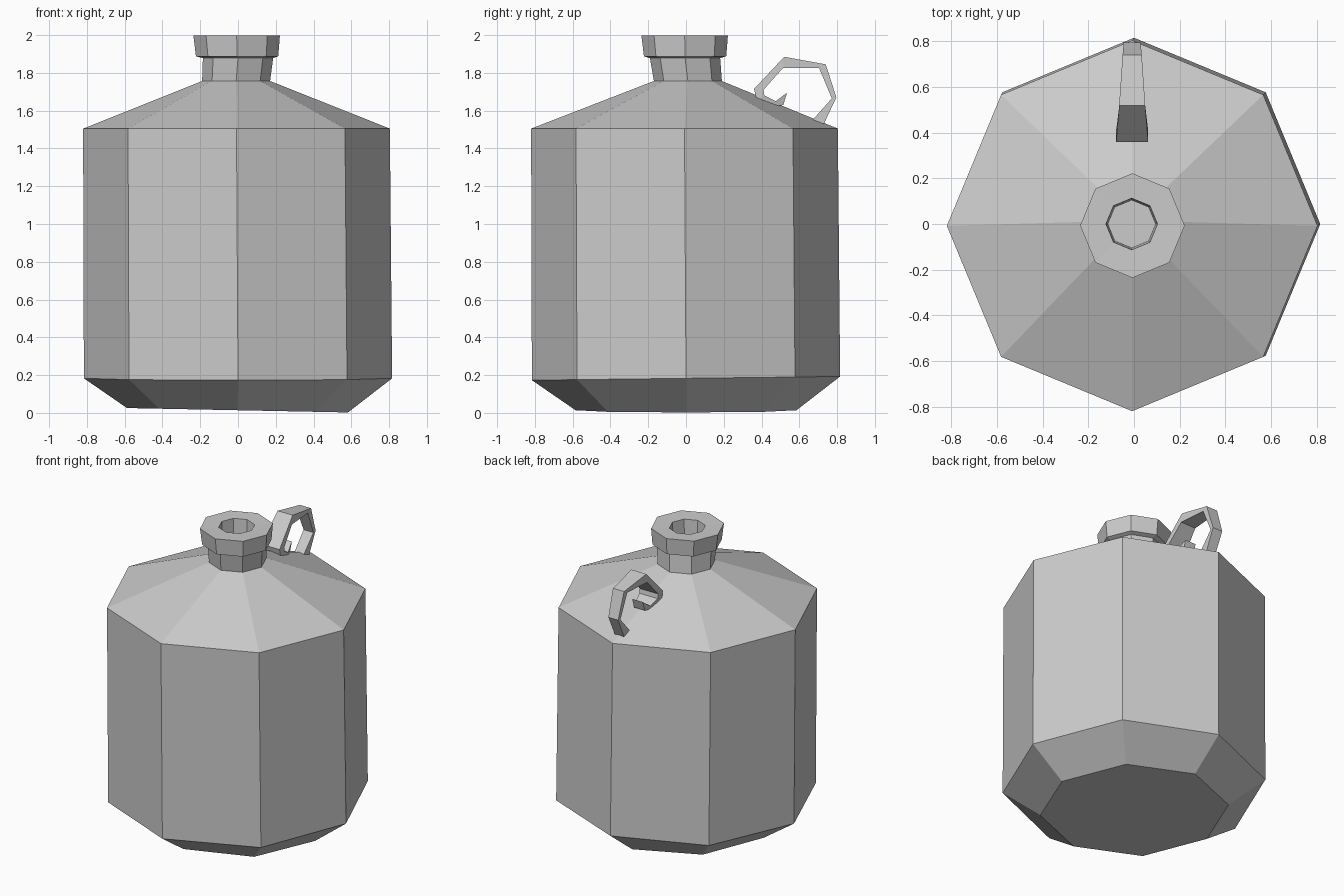
import bpy
import bmesh
from math import cos, sin, pi

cube = bpy.data.objects.get("Cube")
if cube:
    bpy.data.objects.remove(cube, do_unlink=True)

# Single plain grey for the whole jug
grey = bpy.data.materials.new("plain grey")
grey.use_nodes = True
grey.diffuse_color = (0.6, 0.6, 0.6, 1)
shader = grey.node_tree.nodes["Principled BSDF"]
shader.inputs["Base Color"].default_value = grey.diffuse_color
shader.inputs["Roughness"].default_value = 0.9


def loft(name, rings):
    """Skin a list of equal-sized point loops and cap both ends."""
    bm = bmesh.new()
    loops = [[bm.verts.new(p) for p in ring] for ring in rings]
    count = len(loops[0])
    for low, high in zip(loops, loops[1:]):
        for i in range(count):
            j = (i + 1) % count
            bm.faces.new((low[i], low[j], high[j], high[i]))
    bm.faces.new(loops[0])
    bm.faces.new(loops[-1])
    bmesh.ops.recalc_face_normals(bm, faces=bm.faces)
    mesh = bpy.data.meshes.new(name)
    bm.to_mesh(mesh)
    bm.free()
    mesh.materials.append(grey)
    obj = bpy.data.objects.new(name, mesh)
    bpy.context.collection.objects.link(obj)
    return obj


def octagon(radius, z, cx=0, cy=0, tilt_x=0, tilt_y=0):
    """Slightly uneven, hand-made looking ring with points on the axes."""
    points = []
    for k in range(8):
        x, y = radius * cos(k * pi / 4), radius * sin(k * pi / 4)
        points.append((x + cx, y + cy, z + tilt_x * x + tilt_y * y))
    return points


# Jug body with chamfered base, sloped shoulder, neck, collar and bore
loft("jug_body", [
    octagon(0.585, 0.014, -0.003, 0, -0.02),
    octagon(0.816, 0.183, 0, 0, 0, 0.012),
    octagon(0.812, 1.505, -0.008, -0.008),
    octagon(0.18, 1.757, -0.01, 0.01),
    octagon(0.186, 1.878, 0, -0.005),
    octagon(0.218, 1.888, -0.005, -0.005),
    octagon(0.229, 1.998, -0.007, -0.007),
    octagon(0.113, 1.995, -0.01, 0),
    octagon(0.105, 1.86, -0.01, 0),
])

# Strap handle: outer y, outer z, inner y, inner z, half width
sections = [
    (0.725, 1.52, 0.665, 1.545, 0.035),
    (0.796, 1.67, 0.772, 1.665, 0.037),
    (0.74, 1.845, 0.705, 1.825, 0.042),
    (0.52, 1.885, 0.513, 1.825, 0.057),
    (0.36, 1.715, 0.41, 1.71, 0.07),
    (0.375, 1.65, 0.415, 1.68, 0.07),
    (0.46, 1.62, 0.475, 1.65, 0.055),
    (0.515, 1.63, 0.535, 1.695, 0.04),
]
loft("strap_handle", [
    [(-w - 0.008, oy, oz), (w - 0.008, oy, oz),
     (w - 0.008, iy, iz), (-w - 0.008, iy, iz)]
    for oy, oz, iy, iz, w in sections
])
